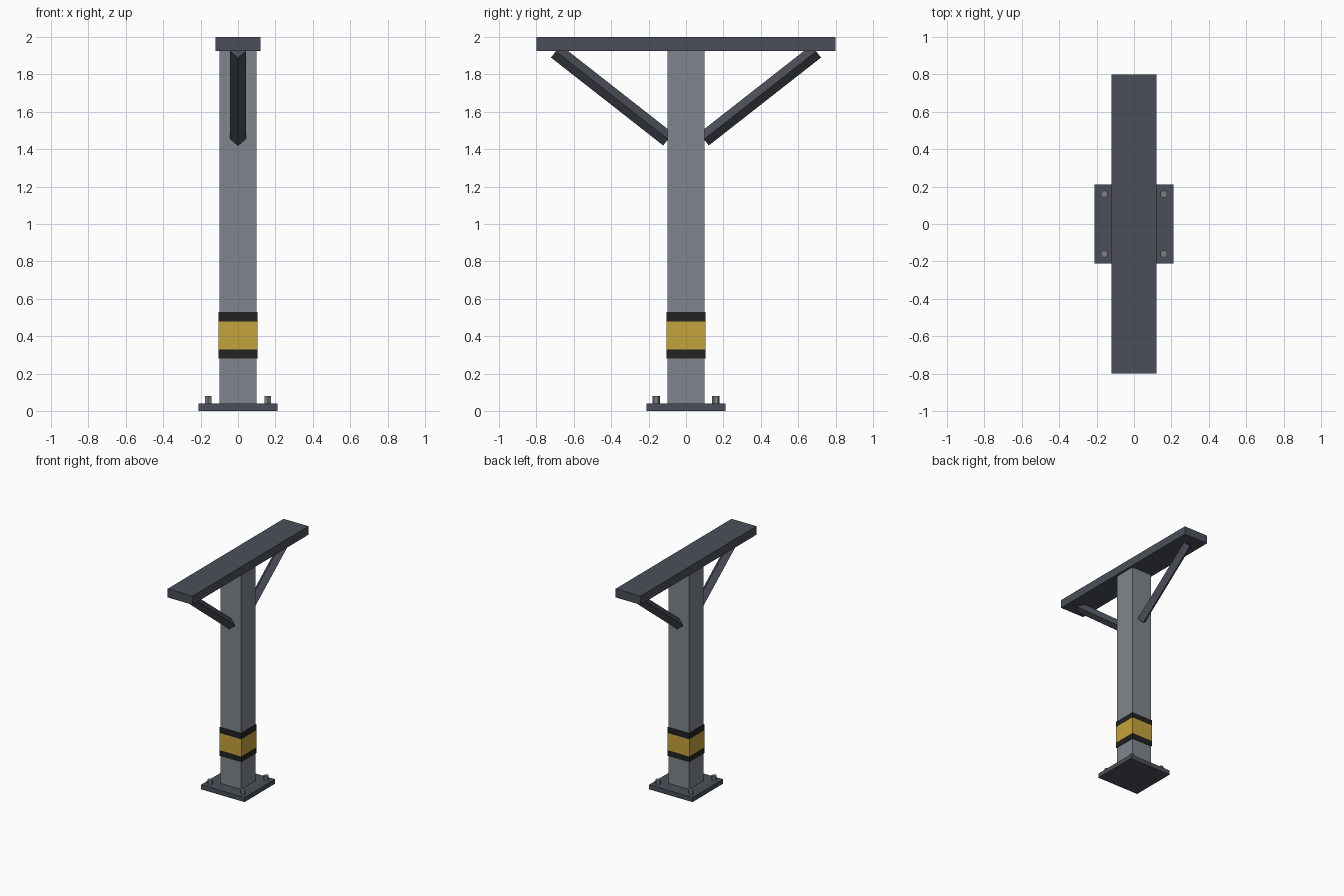
import bpy
from mathutils import Vector

cube = bpy.data.objects.get("Cube")
if cube:
    bpy.data.objects.remove(cube, do_unlink=True)


def material(name, r, g, b):
    mat = bpy.data.materials.new(name)
    mat.use_nodes = True
    mat.diffuse_color = (r, g, b, 1)
    bsdf = next(n for n in mat.node_tree.nodes if n.type == 'BSDF_PRINCIPLED')
    bsdf.inputs["Base Color"].default_value = (r, g, b, 1)
    return mat


steel = material("grey steel", 0.209, 0.238, 0.266)
dark_steel = material("dark steel", 0.07, 0.078, 0.098)
yellow = material("warning yellow", 0.558, 0.366, 0.044)
black = material("black", 0.016, 0.016, 0.017)
bolt_metal = material("bolt metal", 0.2, 0.22, 0.23)


def finish(name, mat):
    obj = bpy.context.object
    obj.name = name
    obj.data.name = name
    obj.data.materials.append(mat)
    return obj


def box(name, width, depth, bottom, top, mat):
    bpy.ops.mesh.primitive_cube_add(size=1, location=(0, 0, (bottom + top) / 2))
    obj = finish(name, mat)
    obj.scale = (width, depth, top - bottom)
    bpy.ops.object.transform_apply(location=False, rotation=False, scale=True)


def rod(name, start, end, radius, sides, mat):
    start, end = Vector(start), Vector(end)
    axis = end - start
    bpy.ops.mesh.primitive_cylinder_add(
        vertices=sides, radius=radius, depth=axis.length, location=(start + end) / 2)
    obj = finish(name, mat)
    obj.rotation_euler = Vector((0, 0, 1)).rotation_difference(axis).to_euler()


# Post on its base plate, carrying the crossbeam
box("base_plate", 0.42, 0.42, 0, 0.04, dark_steel)
box("post", 0.2, 0.2, 0.04, 1.925, steel)
box("crossbeam", 0.24, 1.6, 1.925, 2, dark_steel)

# Warning bands wrapped around the post
box("lower_black_band", 0.21, 0.21, 0.28, 0.33, black)
box("yellow_band", 0.21, 0.21, 0.33, 0.48, yellow)
box("upper_black_band", 0.21, 0.21, 0.48, 0.53, black)

# Diagonal braces with a diamond section
for side, label in ((-1, "front"), (1, "back")):
    rod(label + "_brace", (0, side * 0.096, 1.453), (0, side * 0.696, 1.923),
        0.042, 4, dark_steel)

    # Hexagonal anchor bolts at the plate corners
    for x, hand in ((-0.16, "right"), (0.16, "left")):
        y = side * 0.16
        rod(f"{label}_{hand}_bolt", (x, y, 0.03), (x, y, 0.08), 0.02, 6, bolt_metal)
